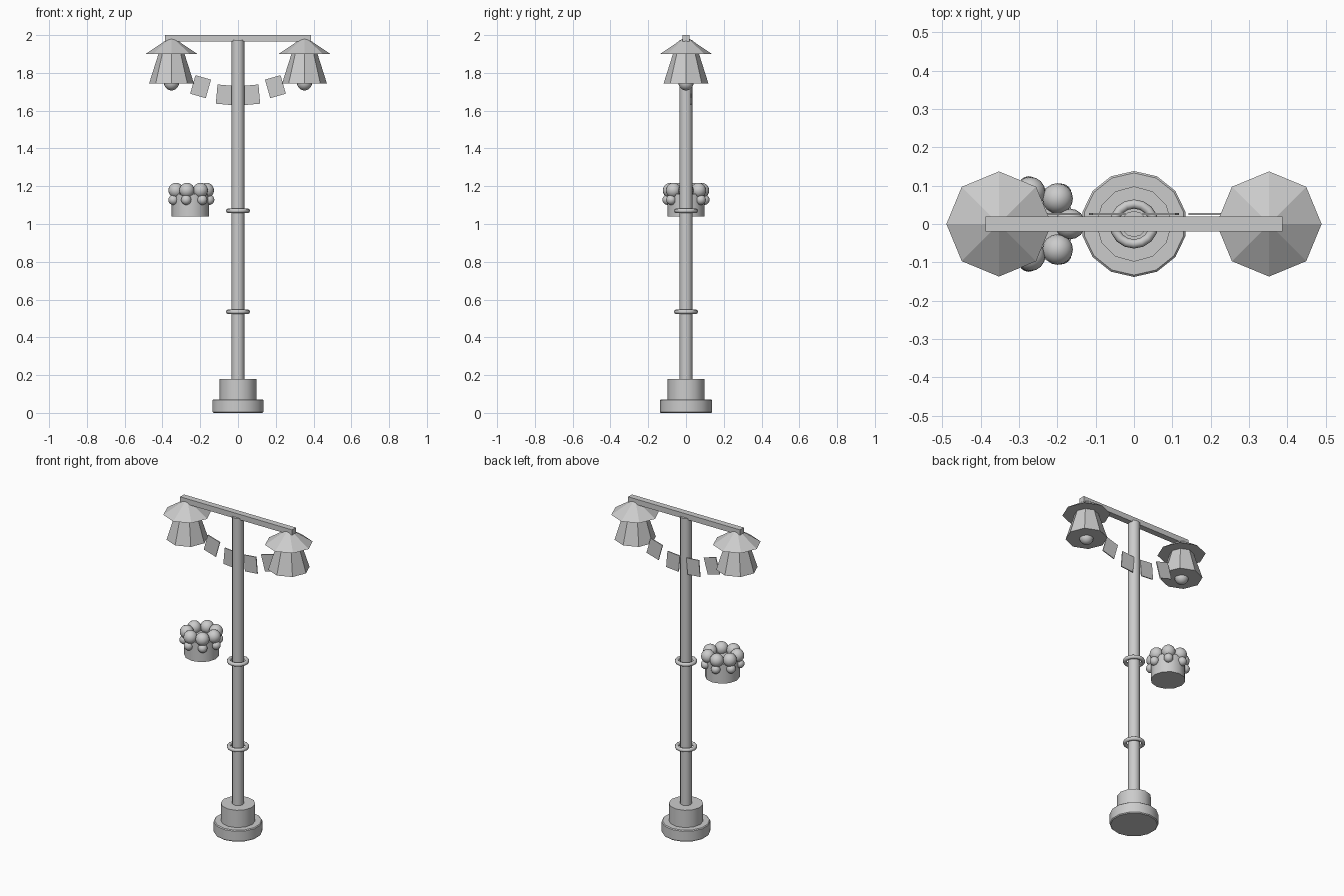
import bpy, bmesh
from math import pi, sin, cos, radians

old = bpy.data.objects.get("Cube")
if old:
    bpy.data.objects.remove(old, do_unlink=True)

GREY = (0.6, 0.6, 0.6, 1)
metal = bpy.data.materials.new("plain_grey")
metal.diffuse_color = GREY
metal.use_nodes = True
metal.node_tree.nodes["Principled BSDF"].inputs["Base Color"].default_value = GREY


def finish(obj, name, smooth=None):
    obj.name = name
    obj.data.name = name
    obj.data.materials.append(metal)
    if smooth:
        bpy.ops.object.select_all(action='DESELECT')
        obj.select_set(True)
        bpy.context.view_layer.objects.active = obj
        bpy.ops.object.shade_smooth_by_angle(angle=radians(smooth))
    return obj


def lathe(name, x, profile, sides, smooth=None):
    """Closed solid turned from (radius, height) pairs, first corner at +y."""
    bm = bmesh.new()
    rings = []
    for r, z in profile:
        turns = [2 * pi * i / sides for i in range(sides)]
        rings.append([bm.verts.new((r * sin(a), r * cos(a), z)) for a in turns])
    for low, high in zip(rings, rings[1:]):
        for i in range(sides):
            j = (i + 1) % sides
            bm.faces.new((low[i], low[j], high[j], high[i]))
    bm.faces.new(rings[0])
    bm.faces.new(rings[-1])
    bmesh.ops.recalc_face_normals(bm, faces=bm.faces)
    mesh = bpy.data.meshes.new(name)
    bm.to_mesh(mesh)
    bm.free()
    obj = bpy.data.objects.new(name, mesh)
    obj.location.x = x
    bpy.context.collection.objects.link(obj)
    return finish(obj, name, smooth)


def ball(name, radius, location):
    bpy.ops.mesh.primitive_uv_sphere_add(segments=16, ring_count=10,
                                         radius=radius, location=location)
    return finish(bpy.context.object, name, 60)


def box(name, size, location, tilt=0):
    bpy.ops.mesh.primitive_cube_add(size=1, location=location, rotation=(0, tilt, 0))
    obj = bpy.context.object
    obj.scale = size
    return finish(obj, name)


# Stepped base, post and crossbar
lathe("base_plinth", 0, [(0.133, 0), (0.138, 0.005), (0.138, 0.067), (0.133, 0.072)], 14, 30)
lathe("base_collar", 0, [(0.098, 0.07), (0.098, 0.18)], 12, 35)
lathe("post", 0, [(0.034, 0.17), (0.034, 1.975)], 12, 35)
box("crossbar", (0.774, 0.038, 0.034), (0, 0, 1.983))

# Rings around the post
for name, z in (("lower_ring", 0.535), ("upper_ring", 1.07)):
    bpy.ops.mesh.primitive_torus_add(major_radius=0.052, minor_radius=0.012,
                                     major_segments=16, minor_segments=8, location=(0, 0, z))
    finish(bpy.context.object, name, 60)

# Two hanging lamps
for side, x in (("right", -0.352), ("left", 0.352)):
    lathe(side + "_lamp_roof", x, [(0.137, 1.9), (0.004, 1.99)], 8)
    lathe(side + "_lamp_shade", x, [(0.119, 1.743), (0.066, 1.91)], 8)
    ball(side + "_lamp_bulb", 0.04, (x, 0, 1.747))

# Bunting sagging between the lamps
for side, s in (("right", -1), ("left", 1)):
    for name, x, z, tilt in (("outer", 0.198, 1.727, 16), ("inner", 0.07, 1.684, 5)):
        box(f"{side}_{name}_flag", (0.086, 0.006, 0.102), (s * x, 0.026, z), -s * radians(tilt))

# Flower pot with two rows of blossoms
POT_X = -0.252
lathe("flower_pot", POT_X, [(0.099, 1.04), (0.099, 1.16)], 12, 35)
for i in range(7):
    a = 2 * pi * i / 7
    ball(f"large_blossom_{i}", 0.04, (POT_X + 0.085 * cos(a), 0.085 * sin(a), 1.178))
    ball(f"small_blossom_{i}", 0.027, (POT_X + 0.1 * cos(a), 0.1 * sin(a), 1.128))
